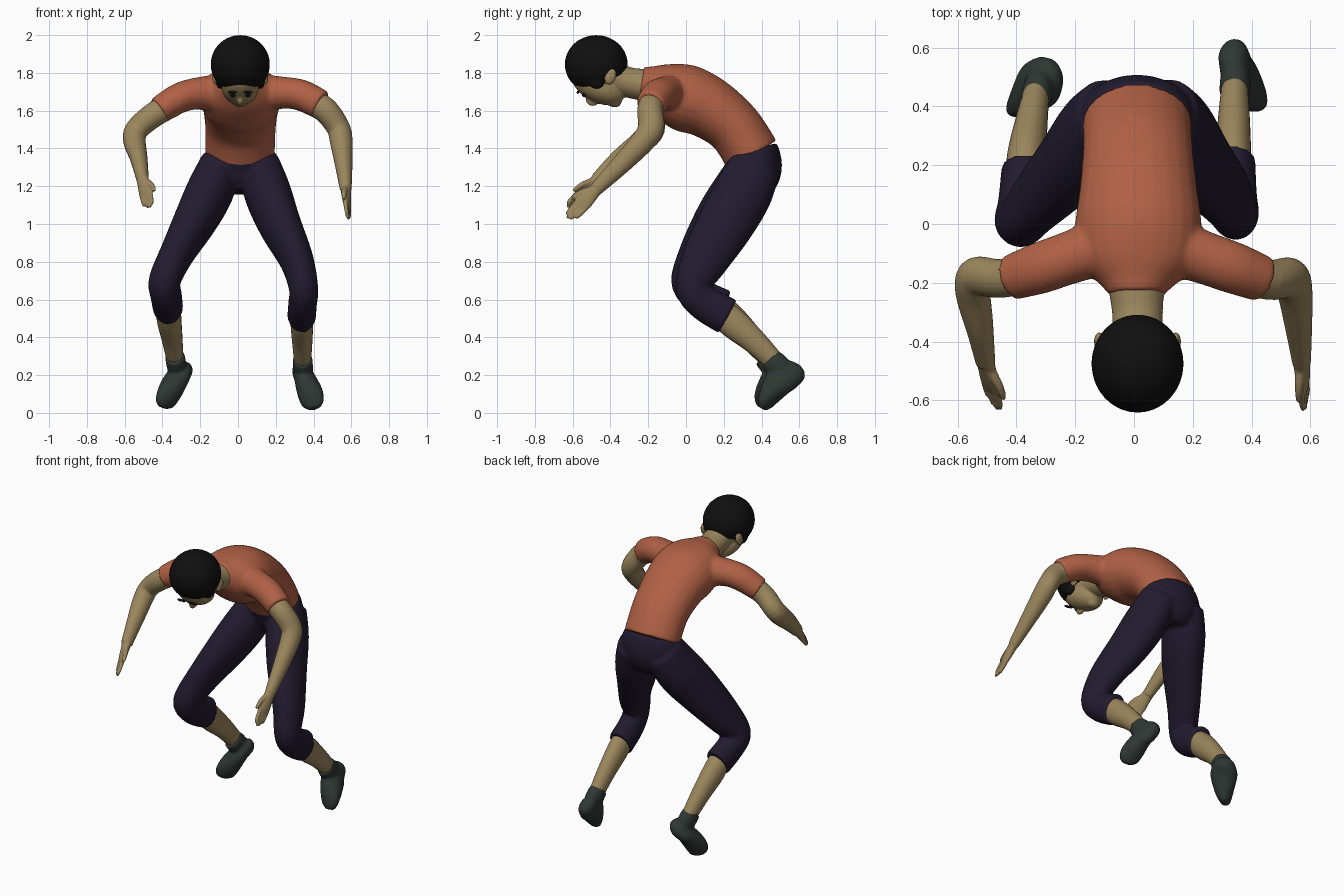
import bpy, bmesh, math
from mathutils import Vector, Matrix


def material(name, col):
    m = bpy.data.materials.new(name)
    m.diffuse_color = (*col, 1)
    return m


SKIN = material("skin", (0.33, 0.24, 0.11))
SHIRT = material("shirt", (0.44, 0.12, 0.06))
PANTS = material("pants", (0.016, 0.011, 0.028))
SHOE = material("shoe", (0.028, 0.038, 0.033))
HAIR = material("hair", (0.005, 0.005, 0.005))


def spline(pts, steps=5):
    P = [Vector(p) for p in pts]
    P = [P[0]] + P + [P[-1]]
    out = []
    for a, b, c, d in zip(P, P[1:], P[2:], P[3:]):
        for k in range(steps):
            t = k / steps
            out.append(0.5 * (2 * b + (c - a) * t + (2 * a - 5 * b + 4 * c - d) * t * t
                              + (3 * b - a - 3 * c + d) * t ** 3))
    return out + [P[-1]]


def loft(bm, pts, side=(1, 0, 0), n=24):
    """Elliptic tube through points (x, y, z, half width along side, half depth)."""
    S = spline(pts)
    C = [Vector(s[:3]) for s in S]
    side, rings = Vector(side), []
    for i, s in enumerate(S):
        t = (C[min(i + 1, len(C) - 1)] - C[max(i - 1, 0)]).normalized()
        u = (side - side.dot(t) * t).normalized()
        v = t.cross(u)
        rings.append([bm.verts.new(C[i] + u * s[3] * math.cos(a) + v * s[4] * math.sin(a))
                      for a in (2 * math.pi * k / n for k in range(n))])
    for r, q in zip(rings, rings[1:]):
        for k in range(n):
            bm.faces.new((r[k], r[(k + 1) % n], q[(k + 1) % n], q[k]))
    bm.faces.new(rings[0][::-1])
    bm.faces.new(rings[-1])


def ball(bm, c, r, pitch=0.0):
    M = Matrix.Translation(c) @ Matrix.Rotation(pitch, 4, 'X') @ Matrix.Diagonal((*r, 1))
    bmesh.ops.create_uvsphere(bm, u_segments=32, v_segments=20, radius=1, matrix=M)


def finish(bm, name, mat, voxel=0, smooth=4):
    bmesh.ops.recalc_face_normals(bm, faces=bm.faces)
    for f in bm.faces:
        f.smooth = True
    me = bpy.data.meshes.new(name)
    bm.to_mesh(me)
    bm.free()
    ob = bpy.data.objects.new(name, me)
    bpy.context.collection.objects.link(ob)
    me.materials.append(mat)
    if voxel:
        r = ob.modifiers.new("fuse", 'REMESH')
        r.mode, r.voxel_size, r.use_smooth_shade = 'VOXEL', voxel, True
        s = ob.modifiers.new("soften", 'SMOOTH')
        s.factor, s.iterations = 0.5, smooth
    return ob


# Shirt: torso and two short sleeves fused
bm = bmesh.new()
loft(bm, [(.01, .35, 1.365, .185, .15), (.013, .255, 1.51, .187, .15), (.015, .12, 1.615, .2, .166),
          (.015, -.01, 1.67, .215, .178), (.012, -.13, 1.712, .195, .142),
          (.01, -.21, 1.738, .12, .1), (.01, -.24, 1.745, .095, .088)])
loft(bm, [(.08, -.06, 1.69, .1, .11), (.24, -.115, 1.695, .09, .085), (.34, -.15, 1.68, .088, .083),
          (.44, -.188, 1.63, .079, .079)], (0, 1, 0))
loft(bm, [(-.06, -.06, 1.69, .1, .11), (-.22, -.115, 1.69, .09, .085), (-.32, -.15, 1.662, .088, .08),
          (-.42, -.183, 1.6, .077, .072)], (0, 1, 0))
finish(bm, "shirt", SHIRT, 0.011, 6)

# Trousers: pelvis and two bent legs fused
bm = bmesh.new()
loft(bm, [(.01, .34, 1.382, .186, .149), (.01, .362, 1.31, .2, .147), (.005, .36, 1.23, .17, .13),
          (.005, .35, 1.17, .08, .09)])
loft(bm, [(-.09, .37, 1.32, .11, .135), (-.145, .3, 1.18, .125, .155), (-.22, .2, 1.03, .115, .15),
          (-.325, .085, .84, .09, .125), (-.388, .01, .7, .085, .09), (-.38, .07, .62, .083, .095),
          (-.37, .195, .555, .08, .1)])
loft(bm, [(.11, .37, 1.32, .11, .135), (.155, .305, 1.17, .125, .155), (.22, .21, 1.0, .113, .15),
          (.31, .1, .81, .09, .125), (.347, .035, .66, .078, .09), (.342, .1, .58, .076, .095),
          (.337, .22, .51, .076, .1)])
finish(bm, "trousers", PANTS, 0.011, 5)

# Calves
for name, pts in (
        ("left_calf", [(-.372, .13, .6, .066, .07), (-.366, .23, .505, .066, .08),
                       (-.35, .34, .4, .056, .066), (-.335, .43, .3, .046, .055), (-.325, .48, .25, .04, .045)]),
        ("right_calf", [(.338, .15, .56, .06, .07), (.338, .25, .475, .06, .08),
                        (.34, .36, .38, .054, .066), (.342, .455, .285, .046, .055), (.345, .5, .24, .04, .045)])):
    bm = bmesh.new()
    loft(bm, pts)
    finish(bm, name, SKIN)

# Shoes: sole from heel to toe plus ankle collar
for name, side, foot, collar in (
        ("left_shoe", (.75, .65, 0),
         [(-.272, .545, .25, .02, .025), (-.29, .52, .23, .048, .065), (-.322, .475, .185, .055, .085),
          (-.362, .43, .11, .066, .062), (-.388, .408, .055, .06, .038), (-.395, .4, .028, .03, .02)],
         [(-.335, .415, .3, .052, .062), (-.325, .46, .25, .052, .068), (-.32, .49, .2, .045, .05)]),
        ("right_shoe", (.9, -.4, 0),
         [(.328, .61, .24, .02, .025), (.335, .585, .222, .048, .065), (.355, .51, .18, .056, .085),
          (.382, .45, .105, .068, .062), (.398, .418, .05, .06, .038), (.402, .405, .022, .03, .02)],
         [(.342, .445, .285, .052, .062), (.345, .49, .24, .052, .068), (.35, .53, .2, .045, .05)])):
    bm = bmesh.new()
    loft(bm, foot, side)
    loft(bm, collar)
    finish(bm, name, SHOE, 0.008, 4)


# Arms with palm, fingers and thumb
def arm(name, pts, tip, across):
    bm = bmesh.new()
    loft(bm, pts, (0, 1, 0.3))
    w, across = Vector(pts[-1][:3]), Vector(across).normalized()
    t = Vector(tip) - w

    def at(f, s, a, b):
        return (*(w + t * f + across * s), a, b)
    loft(bm, [at(-.15, 0, .034, .032), at(.15, 0, .037, .026), at(.4, 0, .044, .021),
              at(.58, 0, .04, .015)], across)
    for i, reach in enumerate((.86, .96, 1, .95)):
        s = i - 1.5
        loft(bm, [at(.45, s * .021, .012, .014), at(.75, s * .02, .011, .012),
                  at(reach - .03, s * .017, .009, .009), at(reach, s * .017, .004, .004)], across, 10)
    loft(bm, [at(.12, .02, .018, .018), at(.35, .05, .014, .015), at(.55, .06, .011, .011),
              at(.62, .06, .005, .005)], across, 10)
    finish(bm, name, SKIN, 0.006, 3)


arm("right_arm", [(.36, -.165, 1.66, .07, .07), (.46, -.19, 1.605, .068, .068), (.53, -.185, 1.51, .07, .062),
                  (.547, -.23, 1.435, .063, .06), (.56, -.35, 1.31, .052, .046), (.57, -.47, 1.19, .037, .032)],
    (.583, -.625, 1.025), (-.25, -.6, .65))
arm("left_arm", [(-.34, -.16, 1.64, .07, .07), (-.45, -.185, 1.575, .066, .066), (-.535, -.18, 1.5, .068, .062),
                 (-.548, -.23, 1.44, .063, .06), (-.525, -.35, 1.345, .053, .046), (-.505, -.47, 1.235, .038, .033)],
    (-.47, -.625, 1.085), (.65, -.5, .5))

# Head: skull, face, jaw, nose, ears and neck fused
X = .012
bm = bmesh.new()
ball(bm, (X, -.475, 1.835), (.14, .15, .14))
ball(bm, (X, -.465, 1.73), (.1, .15, .085), -.47)
ball(bm, (X, -.385, 1.655), (.045, .045, .035), -.47)
ball(bm, (X, -.5, 1.652), (.016, .035, .026), -.5)
ball(bm, (X, -.43, 1.642), (.03, .014, .012), -.47)
for s in (-1, 1):
    ball(bm, (X + s * .13, -.4, 1.78), (.018, .03, .045), -.35)
loft(bm, [(.01, -.17, 1.73, .11, .09), (.01, -.25, 1.74, .092, .083), (X, -.31, 1.752, .086, .08),
          (X, -.42, 1.79, .085, .08)])
finish(bm, "head_and_neck", SKIN, 0.007, 3)

# Eyes and brows
bm = bmesh.new()
for s in (-1, 1):
    ball(bm, (X + s * .04, -.54, 1.682), (.014, .01, .01), -.47)
    ball(bm, (X + s * .042, -.572, 1.697), (.024, .007, .008), -.47)
finish(bm, "eyes_and_brows", HAIR)

# Hair cap trimmed along the hairline, with sideburns
bm = bmesh.new()
ball(bm, (X, -.475, 1.845), (.157, .167, .155))
cut = bmesh.ops.bisect_plane(bm, geom=bm.verts[:] + bm.edges[:] + bm.faces[:], plane_co=(0, -.5, 1.735),
                             plane_no=(0, .33, -.94), clear_outer=True)
bmesh.ops.holes_fill(bm, edges=[e for e in bm.edges if e.is_boundary])
for s in (-1, 1):
    ball(bm, (X + s * .105, -.475, 1.755), (.025, .045, .04), -.3)
finish(bm, "hair", HAIR, 0.009, 2)
